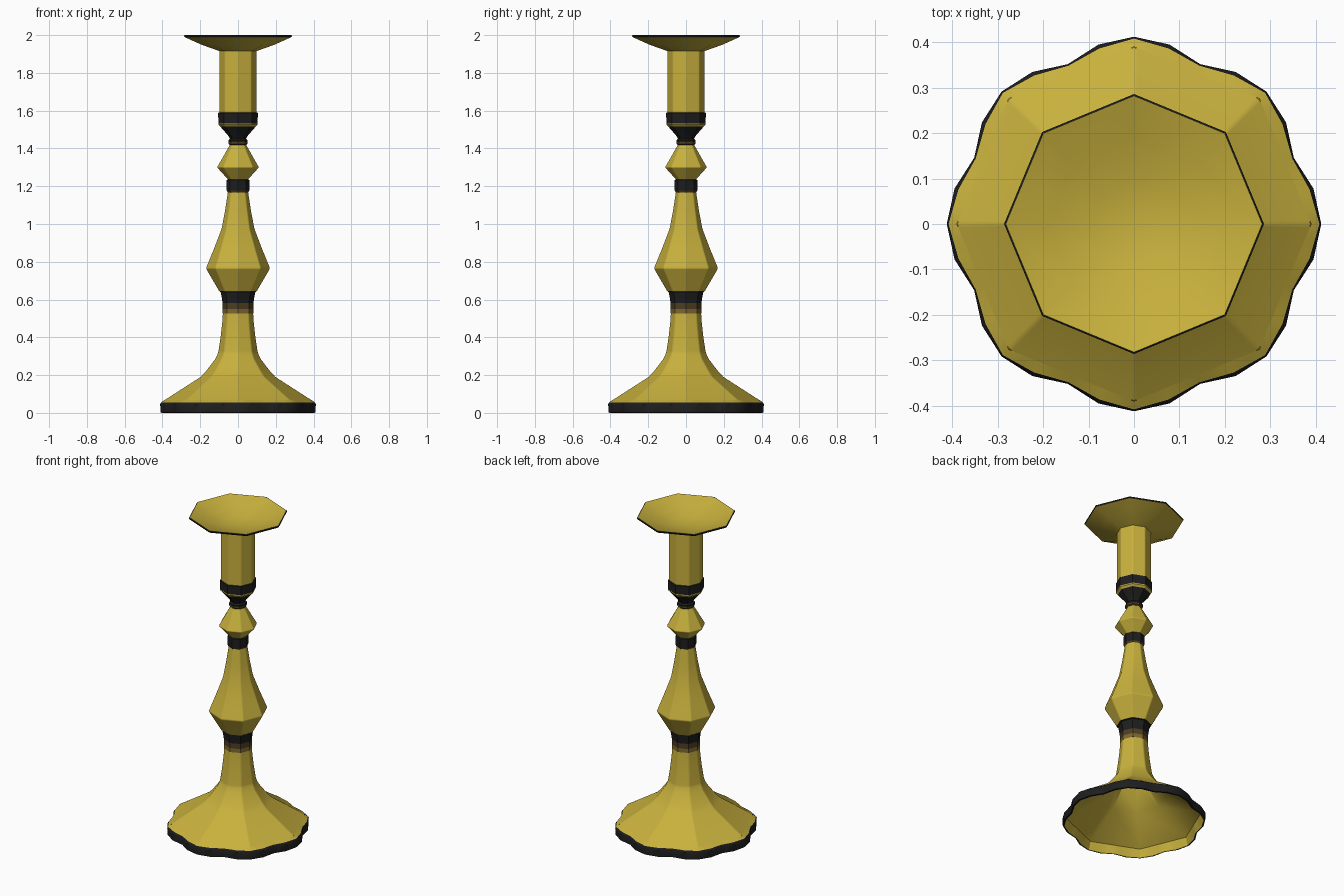
import bpy
import bmesh
from math import sin, cos, pi, radians

SIDES = 8

cube = bpy.data.objects.get("Cube")
if cube:
    bpy.data.objects.remove(cube, do_unlink=True)


def make_material(name, rgb):
    mat = bpy.data.materials.new(name)
    mat.use_nodes = True
    mat.diffuse_color = (*rgb, 1)
    bsdf = next(n for n in mat.node_tree.nodes if n.type == "BSDF_PRINCIPLED")
    bsdf.inputs["Base Color"].default_value = (*rgb, 1)
    return mat


GOLD = make_material("aged gold", (0.58, 0.44, 0.047))
BLACK = make_material("blackened metal", (0.013, 0.013, 0.014))
BROWN = make_material("dark tarnish", (0.075, 0.048, 0.016))
BRONZE = make_material("light tarnish", (0.2, 0.13, 0.03))


def octagon(radius, z, subdivisions=1, bulge=0.0):
    """Octagon ring; each side may swell outwards twice, with a notch mid-side."""
    points = []
    for i in range(SIDES):
        a, b = 2 * pi * i / SIDES, 2 * pi * (i + 1) / SIDES
        mid = (a + b) / 2
        for s in range(subdivisions):
            t = s / subdivisions
            swell = bulge * sin(2 * pi * t) ** 2
            x = radius * (cos(a) * (1 - t) + cos(b) * t) + swell * cos(mid)
            y = radius * (sin(a) * (1 - t) + sin(b) * t) + swell * sin(mid)
            points.append((x, y, z))
    return points


def loft(name, rings, mat, soft=0.0):
    """Skin a list of rings; a single-point ring becomes an apex.
    A soft width rounds the corners, otherwise they stay sharp."""
    bm = bmesh.new()
    loops = [[bm.verts.new(p) for p in ring] for ring in rings]
    for low, high in zip(loops, loops[1:]):
        n = len(low)
        for i in range(n):
            j = (i + 1) % n
            if len(high) == 1:
                bm.faces.new((low[i], low[j], high[0]))
            else:
                bm.faces.new((low[i], low[j], high[j], high[i]))
    mesh = bpy.data.meshes.new(name)
    bm.to_mesh(mesh)
    bm.free()
    mesh.materials.append(mat)
    obj = bpy.data.objects.new(name, mesh)
    bpy.context.collection.objects.link(obj)
    if soft:
        mesh.shade_smooth()
        bevel = obj.modifiers.new("soft corners", "BEVEL")
        bevel.width = soft
        bevel.segments = 2
        bevel.limit_method = "ANGLE"
        bevel.angle_limit = radians(15)
        bevel.harden_normals = True
    else:
        bpy.ops.object.select_all(action="DESELECT")
        obj.select_set(True)
        bpy.context.view_layer.objects.active = obj
        bpy.ops.object.shade_smooth_by_angle(angle=radians(30))
    return obj


def turned(name, profile, mat, soft=0.0):
    """Eight-sided part from (radius, height) pairs, listed bottom to top."""
    rings = [octagon(r, z) if r else [(0, 0, z)] for r, z in profile]
    return loft(name, rings, mat, soft)


# Scalloped foot rim with a thin lower edge
loft("foot_rim", [
    octagon(0.402, 0, 8, 0.012),
    octagon(0.41, 0.002, 8, 0.014),
    octagon(0.412, 0.045, 8, 0.014),
    octagon(0.408, 0.055, 8, 0.009),
], BLACK)
loft("foot_edge", [
    octagon(0.408, 0.055, 8, 0.009),
    octagon(0.39, 0.068, 8),
], GOLD)

# Hollow underside
loft("foot_rim_inside", [
    octagon(0.388, 0.05, 8),
    octagon(0.402, 0, 8, 0.012),
], GOLD)
hollow = turned("foot_hollow", [(0.388, 0.05), (0.185, 0.18), (0.1, 0.285),
                                (0, 0.42)], GOLD)
hollow.data.flip_normals()

# Flared foot and lower stem
turned("foot_flare", [(0.39, 0.068), (0.2, 0.19), (0.172, 0.22),
                      (0.122, 0.285), (0.106, 0.32), (0.094, 0.4),
                      (0.085, 0.48), (0.082, 0.525)], GOLD, 0.008)
turned("stem_light_stain", [(0.082, 0.525), (0.081, 0.55)], BRONZE)
turned("stem_dark_stain", [(0.081, 0.55), (0.082, 0.582)], BROWN)
turned("stem_lower_band", [(0.082, 0.582), (0.086, 0.61), (0.092, 0.64),
                           (0.1, 0.643)], BLACK)

# Baluster
turned("baluster", [(0.1, 0.643), (0.171, 0.765), (0.128, 0.87), (0.088, 0.975),
                    (0.07, 1.07), (0.055, 1.167)], GOLD, 0.006)
turned("baluster_band_stain", [(0.055, 1.167), (0.06, 1.177)], BROWN)
turned("baluster_band", [(0.06, 1.177), (0.061, 1.232), (0.054, 1.236)], BLACK)

# Faceted knop and neck ring
turned("knop", [(0.054, 1.236), (0.112, 1.3), (0.072, 1.37), (0.045, 1.418)],
       GOLD, 0.005)
turned("neck_ring_lower", [(0.04, 1.416), (0.051, 1.424), (0.051, 1.433)], BROWN)
turned("neck_ring_upper", [(0.051, 1.433), (0.051, 1.443), (0.042, 1.452)], BLACK)

# Candle socket
turned("socket_bell", [(0.042, 1.45), (0.05, 1.465), (0.093, 1.515)], BLACK)
turned("socket_lip", [(0.093, 1.515), (0.104, 1.526), (0.104, 1.533)], GOLD)
turned("socket_band", [(0.104, 1.533), (0.105, 1.588), (0.1, 1.59)], BLACK)
turned("socket_tube", [(0.1, 1.59), (0.1, 1.916)], GOLD, 0.006)

# Drip pan with a shallow dished top
turned("drip_pan_underside", [(0.1, 1.916), (0.19, 1.948), (0.284, 1.99)], GOLD)
turned("drip_pan_edge", [(0.284, 1.99), (0.286, 1.997), (0.282, 2.0)], BLACK)
turned("drip_pan_dish", [(0.282, 2.0), (0.19, 1.965), (0.1, 1.936), (0, 1.925)],
       GOLD)
